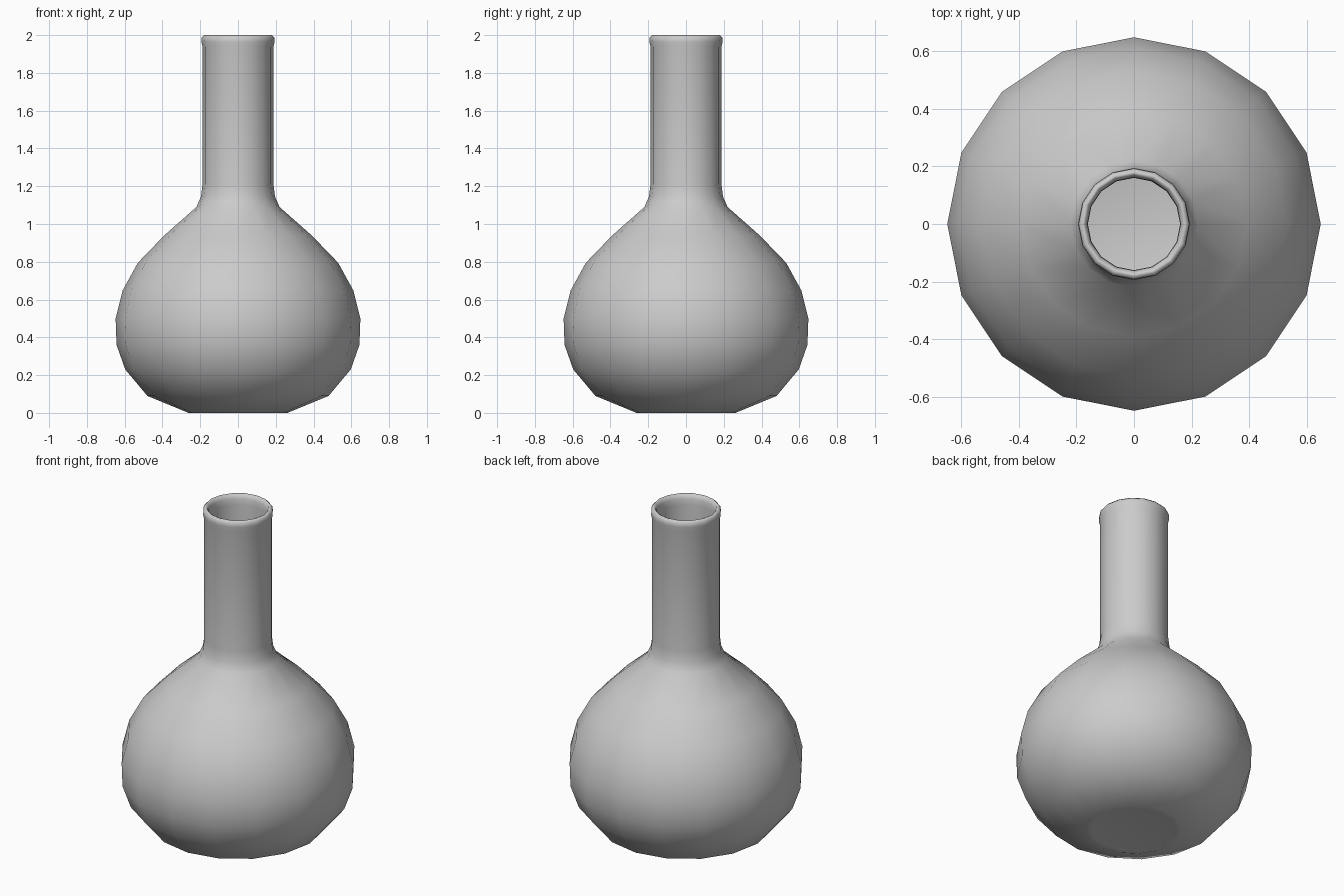
import bpy
import bmesh
from math import tau
from mathutils import Vector

SIDES = 16

cube = bpy.data.objects.get("Cube")
if cube:
    bpy.data.objects.remove(cube, do_unlink=True)

# Single grey glaze
glaze = bpy.data.materials.new("grey_glaze")
glaze.use_nodes = True
glaze.diffuse_color = (0.6, 0.6, 0.6, 1)
glaze.node_tree.nodes["Principled BSDF"].inputs["Base Color"].default_value = glaze.diffuse_color


def lathe(name, profile, material):
    """Spin a (radius, height) profile around z into a smooth closed object."""
    bm = bmesh.new()
    verts = [bm.verts.new((r, 0, z)) for r, z in profile]
    edges = [bm.edges.new(pair) for pair in zip(verts, verts[1:])]
    bmesh.ops.spin(bm, geom=verts + edges, cent=Vector(), axis=Vector((0, 0, 1)),
                   angle=tau, steps=SIDES)
    bmesh.ops.remove_doubles(bm, verts=bm.verts[:], dist=0.0005)
    bmesh.ops.recalc_face_normals(bm, faces=bm.faces[:])
    for face in bm.faces:
        face.smooth = True
    mesh = bpy.data.meshes.new(name)
    bm.to_mesh(mesh)
    bm.free()
    mesh.materials.append(material)
    obj = bpy.data.objects.new(name, mesh)
    bpy.context.collection.objects.link(obj)
    return obj


# Outside: flat base, round belly, shoulder fillet, straight neck
outside = [
    (0, 0.005), (0.235, 0.003), (0.262, 0), (0.48, 0.09), (0.597, 0.23),
    (0.643, 0.36), (0.648, 0.5), (0.61, 0.65), (0.53, 0.795), (0.39, 0.94),
    (0.22, 1.09), (0.196, 1.145), (0.188, 1.21), (0.188, 1.94),
]
# Rounded lip
lip = [(0.194, 1.965), (0.192, 1.988), (0.18, 2), (0.171, 1.996), (0.162, 1.975)]
# Inside wall, down to the floor
inside = [
    (0.16, 1.94), (0.16, 1.2), (0.175, 1.11), (0.36, 0.92), (0.5, 0.775),
    (0.575, 0.64), (0.612, 0.5), (0.608, 0.37), (0.565, 0.25), (0.46, 0.125),
    (0.25, 0.04), (0, 0.04),
]
lathe("vase_body", outside + lip + inside, glaze)
